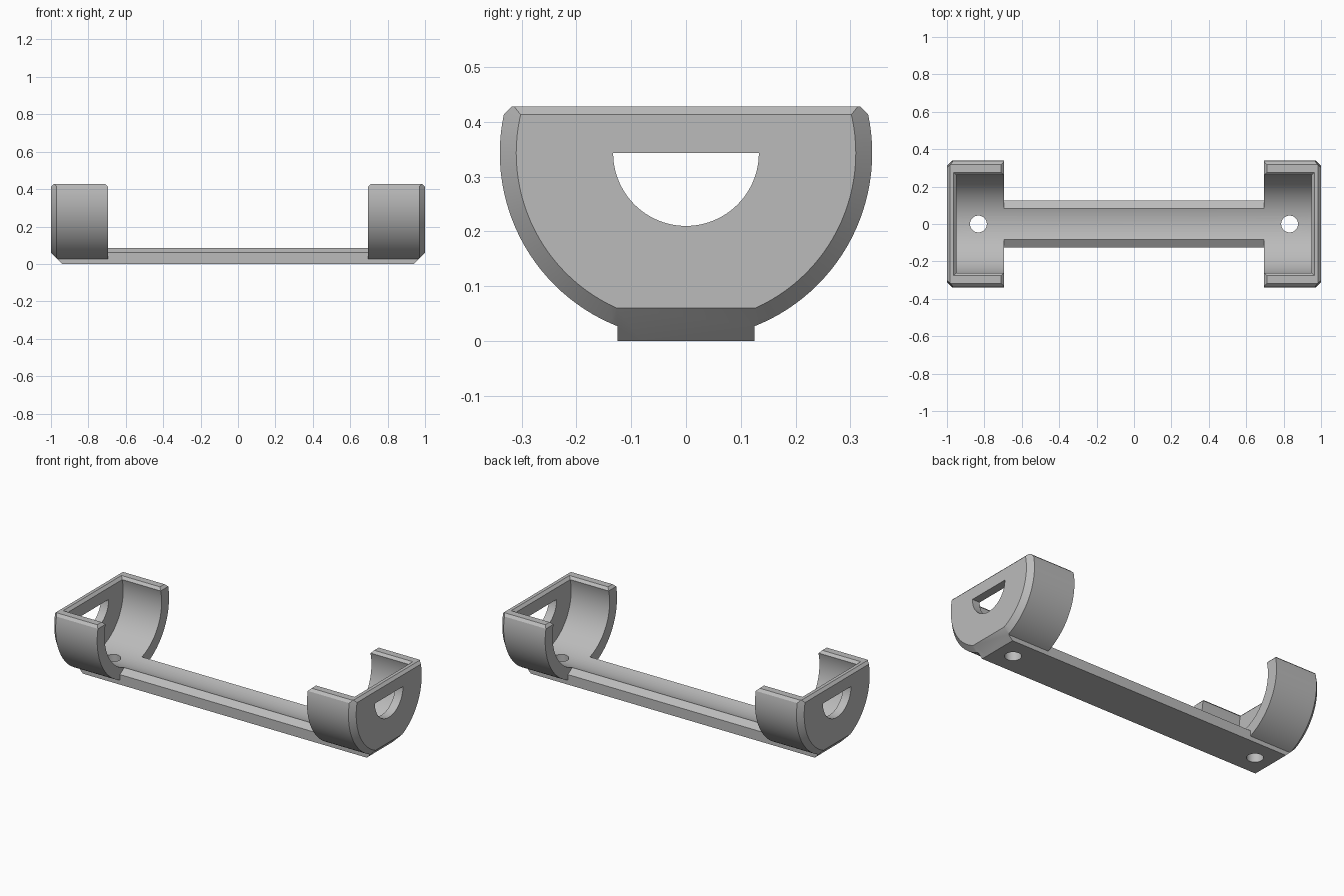
import bpy, bmesh
from math import sin, cos, pi, radians
from mathutils import Vector

if "Cube" in bpy.data.objects:
    bpy.data.objects.remove(bpy.data.objects["Cube"])

AXIS_Z = 0.343          # height of the cradle's cylinder axis
R_OUT, R_IN = 0.34, 0.27
CUP_IN = 0.695          # where each cup opens towards the middle
RIM_Z, TOP_Z = 0.413, 0.428

grey = bpy.data.materials.new("grey plastic")
grey.use_nodes = True
grey.diffuse_color = (0.5, 0.5, 0.5, 1)
grey.node_tree.nodes["Principled BSDF"].inputs["Base Color"].default_value = (0.5, 0.5, 0.5, 1)


def arc(x, r, n=120, start=0.0, sweep=2 * pi):
    """Points of a circle (or part of one) around the cradle axis at x."""
    return [(x, r * cos(start + sweep * i / n), AXIS_Z + r * sin(start + sweep * i / n))
            for i in range(n + (sweep < 6))]


def cut(bm, point, normal):
    """Trim away everything on the normal's side of a plane and close the face."""
    bmesh.ops.bisect_plane(bm, geom=bm.verts[:] + bm.edges[:] + bm.faces[:], dist=1e-6,
                           plane_co=point, plane_no=Vector(normal).normalized(),
                           clear_outer=True)
    edges = [e for e in bm.edges if e.is_boundary]
    if edges:
        bmesh.ops.holes_fill(bm, edges=edges, sides=0)


def loft(name, rings, planes=()):
    """Solid through matching rings of points, trimmed by planes."""
    bm = bmesh.new()
    rows = [[bm.verts.new(p) for p in ring] for ring in rings]
    n = len(rows[0])
    for a, b in zip(rows, rows[1:]):
        for i in range(n):
            bm.faces.new((a[i], a[(i + 1) % n], b[(i + 1) % n], b[i]))
    bm.faces.new(rows[0][::-1])
    bm.faces.new(rows[-1])
    for point, normal in planes:
        cut(bm, point, normal)
    bmesh.ops.recalc_face_normals(bm, faces=bm.faces)
    mesh = bpy.data.meshes.new(name)
    bm.to_mesh(mesh)
    bm.free()
    mesh.materials.append(grey)
    obj = bpy.data.objects.new(name, mesh)
    bpy.context.collection.objects.link(obj)
    return obj


def combine(target, other, operation):
    """Apply a boolean and drop the helper."""
    mod = target.modifiers.new("combine", 'BOOLEAN')
    mod.object, mod.operation, mod.solver = other, operation, 'EXACT'
    bpy.context.view_layer.objects.active = target
    bpy.ops.object.modifier_apply(modifier=mod.name)
    bpy.data.objects.remove(other)


# Base bar with bevelled upper edges
half = [(0.125, 0), (0.125, 0.06), (0.077, 0.09)]
section = half + [(-y, z) for y, z in reversed(half)]
holder = loft("holder_body", [[(x, y, z) for y, z in section] for x in (-0.999, 0.999)])

# Round end cups with a bevelled outer end and bevelled flat top
for s in (-1, 1):
    planes = [((0, 0, TOP_Z), (0, 0, 1)),
              ((0, 0.333, RIM_Z), (0, 1, 1)), ((0, -0.333, RIM_Z), (0, -1, 1)),
              ((s, 0, RIM_Z), (s, 0, 1)), ((s * CUP_IN, 0, RIM_Z), (-s, 0, 1))]
    cup = loft("end_cup", [arc(s * x, r) for x, r in
                           ((CUP_IN, R_OUT), (0.97, R_OUT), (1, 0.31))], planes)
    combine(holder, cup, 'UNION')

# Cylindrical cradle hollow
combine(holder, loft("hollow", [arc(x, R_IN) for x in (-0.95, 0.95)]), 'DIFFERENCE')

# Inner rim bevel
rim = [[(sx * (0.95 + d), sy * (0.261 + d), RIM_Z + d)
        for sx, sy in ((-1, -1), (1, -1), (1, 1), (-1, 1))] for d in (0, 0.03)]
combine(holder, loft("rim_bevel", rim), 'DIFFERENCE')

# Half-round windows through both end walls
combine(holder, loft("windows", [arc(x, 0.133, 48, pi, pi) for x in (-1.1, 1.1)]), 'DIFFERENCE')

# Screw holes
for s in (-1, 1):
    hole = [[(s * 0.832 + 0.045 * cos(i * pi / 24), 0.045 * sin(i * pi / 24), z)
             for i in range(48)] for z in (-0.1, 0.2)]
    combine(holder, loft("screw_hole", hole), 'DIFFERENCE')

# Sloped lower ends
bm = bmesh.new()
bm.from_mesh(holder.data)
for s in (-1, 1):
    cut(bm, (s * 0.94, 0, 0), (s, 0, -1))
bmesh.ops.recalc_face_normals(bm, faces=bm.faces)
bm.to_mesh(holder.data)
bm.free()

# Smooth curves, crisp edges
bpy.ops.object.select_all(action='DESELECT')
holder.select_set(True)
bpy.context.view_layer.objects.active = holder
bpy.ops.object.shade_smooth_by_angle(angle=radians(20))
